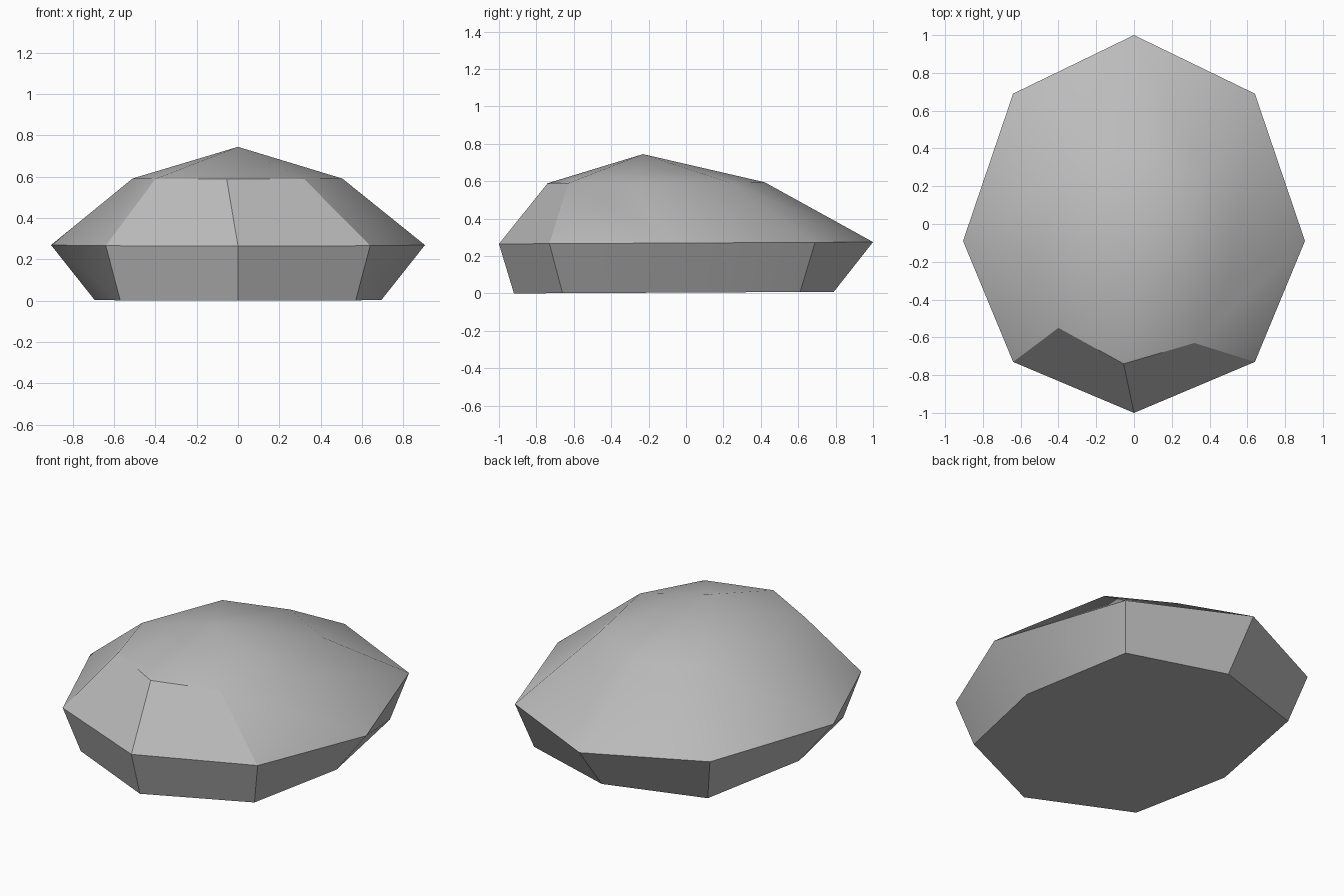
import bpy
import bmesh
import math

default = bpy.data.objects.get("Cube")
if default:
    bpy.data.objects.remove(default, do_unlink=True)

stone = bpy.data.materials.new("stone_grey")
stone.use_nodes = True
colour = (0.5, 0.5, 0.5, 1)
stone.diffuse_color = colour
stone.node_tree.nodes["Principled BSDF"].inputs["Base Color"].default_value = colour


def mirrored(half):
    """Close a half outline, listed front to back, across the x axis."""
    return half + [(-x, y) for x, y in reversed(half[1:-1])]


# Outlines, counter-clockwise from the front point
base = mirrored([(0, -0.92), (0.57, -0.66), (0.695, -0.07), (0.57, 0.61), (0, 0.79)])
girdle = mirrored([(0, -1), (0.64, -0.73), (0.905, -0.09), (0.64, 0.69), (0, 1)])
shoulder = [(-0.055, -0.74), (0.32, -0.63), (0.505, -0.29), (0.40, 0.23),
            (0.05, 0.42), (-0.32, 0.31), (-0.51, -0.17), (-0.40, -0.55)]
peak = (0, -0.23, 0.745)

bm = bmesh.new()


def ring(points, height):
    # The whole stone leans up slightly towards the back
    return [bm.verts.new((x, y, height + 0.005 * y)) for x, y in points]


rings = [ring(base, 0.005), ring(girdle, 0.27), ring(shoulder, 0.593)]
top = bm.verts.new(peak)
bm.faces.new(list(reversed(rings[0])))
for i in range(8):
    j = (i + 1) % 8
    for low, high in zip(rings, rings[1:]):
        bm.faces.new((low[j], high[j], high[i], low[i]))
    bm.faces.new((rings[2][i], rings[2][j], top))
bmesh.ops.recalc_face_normals(bm, faces=bm.faces)

mesh = bpy.data.meshes.new("rock")
bm.to_mesh(mesh)
bm.free()
mesh.materials.append(stone)
rock = bpy.data.objects.new("rock", mesh)
bpy.context.collection.objects.link(rock)

# Soft facets with the steeper edges kept crisp
bpy.ops.object.select_all(action='DESELECT')
rock.select_set(True)
bpy.context.view_layer.objects.active = rock
bpy.ops.object.shade_smooth_by_angle(angle=math.radians(30))
